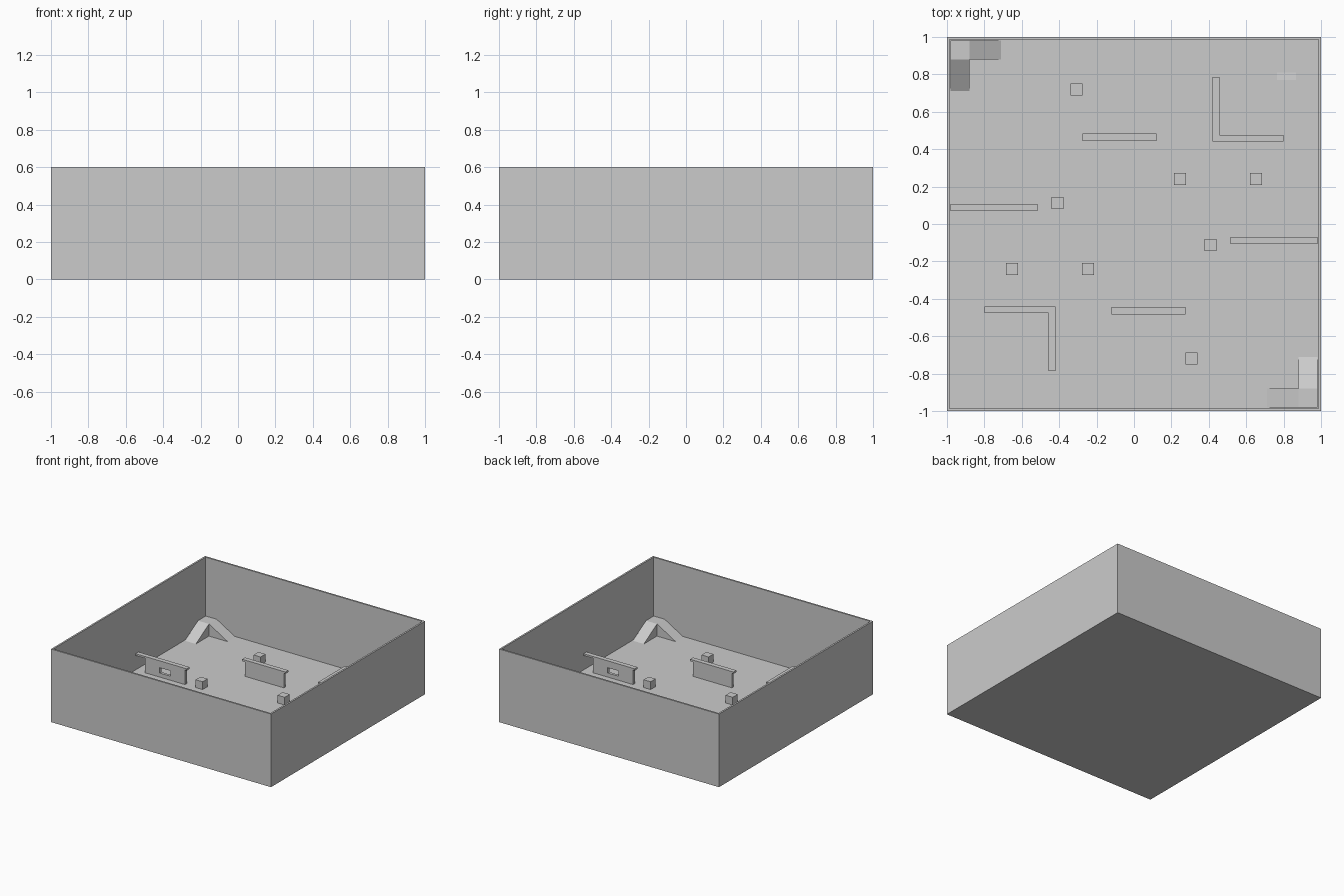
import bpy, bmesh

if "Cube" in bpy.data.objects:
    bpy.data.objects.remove(bpy.data.objects["Cube"])

FLOOR, CAP0, CAP1 = 0.02, 0.143, 0.158


def finish(name, bm):
    bmesh.ops.recalc_face_normals(bm, faces=bm.faces)
    me = bpy.data.meshes.new(name)
    bm.to_mesh(me)
    bm.free()
    ob = bpy.data.objects.new(name, me)
    bpy.context.collection.objects.link(ob)
    return ob


def extrude(name, outline, vec):
    """Solid from a planar outline pushed along vec."""
    bm = bmesh.new()
    f = bm.faces.new([bm.verts.new(p) for p in outline])
    new = bmesh.ops.extrude_face_region(bm, geom=[f])["geom"]
    verts = [v for v in new if isinstance(v, bmesh.types.BMVert)]
    bmesh.ops.translate(bm, verts=verts, vec=vec)
    return finish(name, bm)


def box(name, x0, x1, y0, y1, z0, z1, s=1):
    pts = [(s * x, s * y, z0) for x, y in ((x0, y0), (x1, y0), (x1, y1), (x0, y1))]
    return extrude(name, pts, (0, 0, z1 - z0))


def plan(name, pts, z0, z1, s=1):
    return extrude(name, [(s * x, s * y, z0) for x, y in pts], (0, 0, z1 - z0))


def l_shape(x0, x1, y0, y1, w):
    return [(x0, y0), (x1, y0), (x1, y0 + w), (x0 + w, y0 + w), (x0 + w, y1), (x0, y1)]


# Arena tray: box with its top face inset and pushed down to the floor
bm = bmesh.new()
bmesh.ops.create_cube(bm, size=1)
for v in bm.verts:
    v.co = (v.co.x * 2, v.co.y * 2, (v.co.z + 0.5) * 0.6)
bm.faces.ensure_lookup_table()
top = max(bm.faces, key=lambda f: f.calc_center_median().z)
bmesh.ops.inset_region(bm, faces=[top], thickness=0.02)
low = bmesh.ops.extrude_discrete_faces(bm, faces=[top])["faces"][0]
for v in low.verts:
    v.co.z = FLOOR
finish("arena_tray", bm)

# Everything on the floor repeats with half-turn symmetry
for s, side in ((1, "back"), (-1, "front")):
    # Corner platform with a ramp down along each wall
    prof = [(0.98, FLOOR), (0.98, 0.12), (0.88, 0.12), (0.71, FLOOR)]
    extrude(f"corner_ramp_x_{side}", [(-s * a, s * 0.88, z) for a, z in prof], (0, s * 0.10, 0))
    ramp = [(0.88, FLOOR), (0.88, 0.12), (0.71, FLOOR)]
    extrude(f"corner_ramp_y_{side}", [(-s * 0.98, s * a, z) for a, z in ramp], (s * 0.10, 0, 0))

    # Free-standing barrier
    box(f"barrier_{side}", -0.255, 0.10, 0.453, 0.475, FLOOR, CAP0, s)
    box(f"barrier_cap_{side}", -0.275, 0.12, 0.445, 0.483, CAP0, CAP1, s)

    # L-shaped barrier
    plan(f"corner_barrier_{side}", l_shape(0.428, 0.78, 0.448, 0.765, 0.022), FLOOR, CAP0, s)
    plan(f"corner_barrier_cap_{side}", l_shape(0.42, 0.80, 0.44, 0.785, 0.037), CAP0, CAP1, s)

    # Side barrier with a window slot, built as a frame of four blocks
    for part, x0, x1, z0, z1 in (("left", -0.90, -0.766, FLOOR, CAP0),
                                 ("right", -0.666, -0.535, FLOOR, CAP0),
                                 ("sill", -0.766, -0.666, FLOOR, 0.053),
                                 ("lintel", -0.766, -0.666, 0.097, CAP0)):
        box(f"window_barrier_{part}_{side}", x0, x1, 0.078, 0.10, z0, z1, s)
    box(f"window_barrier_cap_{side}", -0.98, -0.515, 0.07, 0.108, CAP0, CAP1, s)

    # Loose cubes
    for i, (x, y) in enumerate(((-0.307, 0.718), (0.247, 0.24), (0.653, 0.24), (-0.41, 0.113))):
        box(f"cube_{side}_{i}", x - 0.032, x + 0.032, y - 0.032, y + 0.032, FLOOR, FLOOR + 0.064, s)

# Thin wedge plate in the back right corner
extrude("floor_plate", [(0.765, 0.77, FLOOR), (0.765, 0.77, FLOOR + 0.005), (0.765, 0.81, FLOOR)], (0.10, 0, 0))
